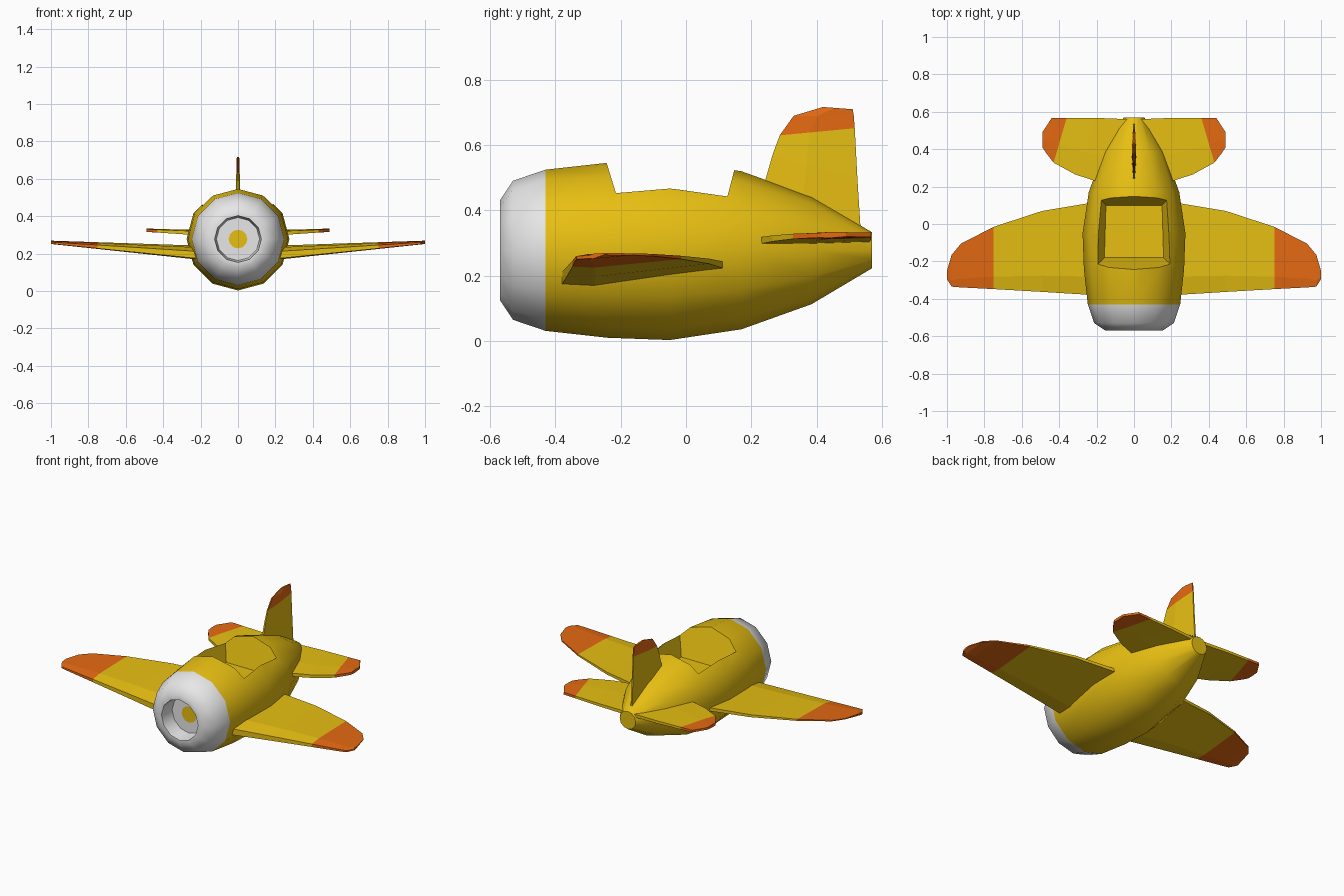
import bpy, bmesh, math
from mathutils import Vector

if "Cube" in bpy.data.objects:
    bpy.data.objects.remove(bpy.data.objects["Cube"])

ZC = 0.278  # height of the fuselage axis
SIDES = 12


def material(name, rgb):
    m = bpy.data.materials.new(name)
    m.diffuse_color = (*rgb, 1)
    m.use_nodes = True
    m.node_tree.nodes["Principled BSDF"].inputs["Base Color"].default_value = m.diffuse_color
    return m


YELLOW = material("yellow", (0.80, 0.52, 0.006))
ORANGE = material("orange", (0.78, 0.142, 0.006))
WHITE = material("light grey", (0.80, 0.80, 0.80))


def finish(bm, name, mats):
    bmesh.ops.recalc_face_normals(bm, faces=bm.faces)
    me = bpy.data.meshes.new(name)
    bm.to_mesh(me)
    bm.free()
    ob = bpy.data.objects.new(name, me)
    bpy.context.collection.objects.link(ob)
    for m in mats:
        me.materials.append(m)
    return ob


def activate(ob):
    bpy.ops.object.select_all(action='DESELECT')
    ob.select_set(True)
    bpy.context.view_layer.objects.active = ob


def lathe(name, profile, mats, seg_mat):
    """Revolve (y, r) points around the lengthwise axis."""
    bm = bmesh.new()
    rings = []
    for y, r in profile:
        n = SIDES if r > 0 else 1
        rings.append([bm.verts.new((r * math.sin(2 * math.pi * i / SIDES), y,
                                    ZC + r * math.cos(2 * math.pi * i / SIDES)))
                      for i in range(n)])
    for k, (a, b) in enumerate(zip(rings, rings[1:])):
        for i in range(SIDES):
            j = (i + 1) % SIDES
            quad = [a[i % len(a)], a[j % len(a)], b[j % len(b)], b[i % len(b)]]
            f = bm.faces.new(list(dict.fromkeys(quad)))
            f.material_index = seg_mat(k)
    return finish(bm, name, mats)


def panel(name, stations, normal, half, mid, tip_from, mirror=True):
    """Loft a thin aerofoil through (leading, trailing, thickness scale) stations."""
    bm = bmesh.new()
    n = Vector(normal)
    loops = []
    for le, te, s in stations:
        le, te = Vector(le), Vector(te)
        pts = [le, le.lerp(te, mid), te]
        up = [p + n * h * s for p, h in zip(pts, half)]
        low = [p - n * h * s for p, h in zip(pts, half)]
        loops.append([bm.verts.new(p) for p in up + low[::-1]])
    for k, (a, b) in enumerate(zip(loops, loops[1:])):
        for i in range(6):
            j = (i + 1) % 6
            bm.faces.new((a[i], a[j], b[j], b[i])).material_index = int(k >= tip_from)
    bm.faces.new(loops[0])
    bm.faces.new(loops[-1]).material_index = 1
    ob = finish(bm, name, [YELLOW, ORANGE])
    if mirror:
        ob.modifiers.new("mirror", 'MIRROR').use_mirror_merge = False
    return ob


# Fuselage with grey cowling and recessed air intake
body = lathe("fuselage",
             [(-0.48, 0), (-0.48, 0.05), (-0.48, 0.115), (-0.57, 0.125), (-0.57, 0.153),
              (-0.53, 0.213), (-0.43, 0.247), (-0.24, 0.268), (-0.05, 0.275),
              (0.17, 0.242), (0.385, 0.165), (0.57, 0.055), (0.57, 0)],
             [YELLOW, WHITE], lambda k: int(1 <= k <= 5))

# Cockpit cutter, wider at the top
bm = bmesh.new()
levels = []
for z, xf, yf, xr, yr in [(0.34, 0.158, -0.18, 0.15, 0.10), (0.62, 0.243, -0.266, 0.217, 0.173)]:
    levels.append([bm.verts.new(p) for p in
                   [(-xf, yf, z), (xf, yf, z), (xr, yr, z), (-xr, yr, z)]])
for f in levels:
    bm.faces.new(f)
for i in range(4):
    j = (i + 1) % 4
    bm.faces.new((levels[0][i], levels[0][j], levels[1][j], levels[1][i]))
cutter = finish(bm, "cockpit_cutter", [YELLOW])
cutter.hide_render = True

activate(body)
mod = body.modifiers.new("cockpit", 'BOOLEAN')
mod.operation = 'DIFFERENCE'
mod.solver = 'EXACT'
mod.object = cutter
bpy.ops.object.modifier_apply(modifier=mod.name)
bpy.data.objects.remove(cutter)
activate(body)
bpy.ops.object.shade_smooth_by_angle(angle=math.radians(42))

# Main wings
wing = []
for x, yl, yt in [(0.20, -0.381, 0.118), (0.49, -0.363, 0.07), (0.75, -0.348, -0.015),
                  (0.925, -0.339, -0.105), (0.975, -0.335, -0.165), (1.0, -0.295, -0.25)]:
    t = (x - 0.27) / 0.73
    wing.append(((x, yl, 0.1975 + 0.06 * t), (x, yt, 0.235 + 0.032 * t), 1 - 0.75 * t))
panel("wings", wing, (0, 0, 1), (0.018, 0.031, 0.01), 0.2, 2)

# Tailplane
tail = []
for xl, yl, xt, yt in [(0.16, 0.215, 0.02, 0.56), (0.315, 0.265, 0.20, 0.567),
                       (0.43, 0.328, 0.36, 0.567), (0.47, 0.38, 0.44, 0.567),
                       (0.49, 0.41, 0.49, 0.49)]:
    tail.append(((xl, yl, 0.297 + 0.055 * xl), (xt, yt, 0.312 + 0.03 * xt), 1.15 - xl))
panel("tailplane", tail, (0, 0, 1), (0.011, 0.014, 0.01), 0.4, 2)

# Fin
fin = [((0, yl, zl), (0, yt, zt), s) for yl, zl, yt, zt, s in
       [(0.225, 0.43, 0.537, 0.31, 1), (0.265, 0.57, 0.525, 0.50, 0.85),
        (0.287, 0.63, 0.517, 0.652, 0.7), (0.33, 0.69, 0.514, 0.69, 0.6),
        (0.42, 0.717, 0.511, 0.71, 0.5)]]
panel("fin", fin, (1, 0, 0), (0.005, 0.013, 0.005), 0.4, 2, mirror=False)
